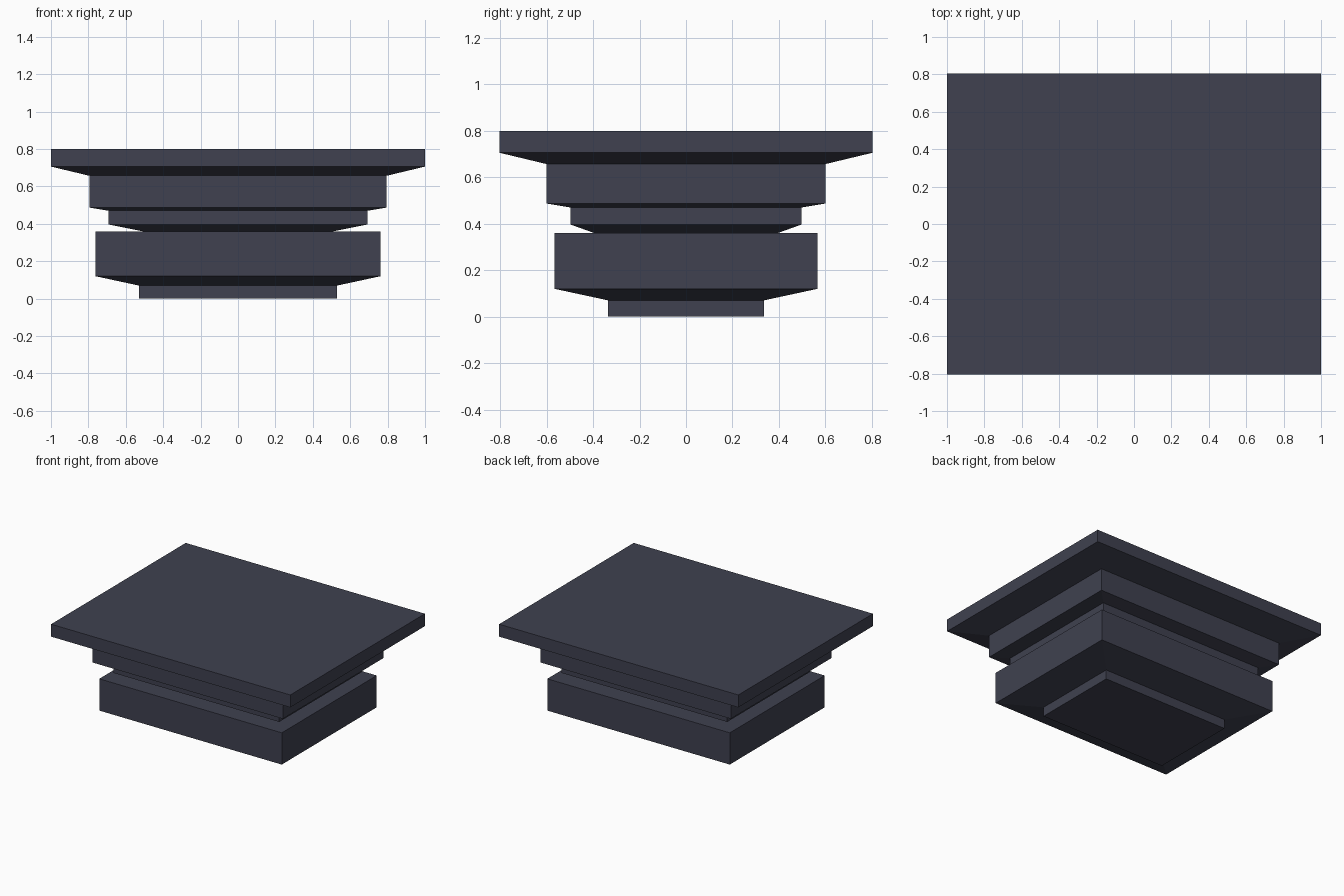
import bpy, bmesh

if "Cube" in bpy.data.objects:
    bpy.data.objects.remove(bpy.data.objects["Cube"])

# Stepped rectangular profile: half width, half depth, height
PROFILE = [
    (0.53, 0.335, 0.0), (0.53, 0.335, 0.07),      # foot
    (0.763, 0.567, 0.12), (0.763, 0.567, 0.36),   # lower block
    (0.51, 0.395, 0.36), (0.693, 0.498, 0.397),   # recessed neck
    (0.693, 0.498, 0.47), (0.795, 0.60, 0.487),   # neck flares to collar
    (0.795, 0.60, 0.657), (1.0, 0.804, 0.706),    # collar flares to slab
    (1.0, 0.804, 0.80),                           # top slab
]


def loft_rectangles(name, profile):
    bm = bmesh.new()
    rings = [[bm.verts.new((sx * x, sy * y, z))
              for sx, sy in ((-1, -1), (1, -1), (1, 1), (-1, 1))]
             for x, y, z in profile]
    for low, high in zip(rings, rings[1:]):
        for i in range(4):
            j = (i + 1) % 4
            bm.faces.new((low[i], low[j], high[j], high[i]))
    bm.faces.new(rings[0][::-1])
    bm.faces.new(rings[-1])
    bmesh.ops.recalc_face_normals(bm, faces=bm.faces)
    mesh = bpy.data.meshes.new(name)
    bm.to_mesh(mesh)
    bm.free()
    obj = bpy.data.objects.new(name, mesh)
    bpy.context.collection.objects.link(obj)
    return obj


# Pedestal body in dark slate
pedestal = loft_rectangles("stepped_pedestal", PROFILE)
slate = bpy.data.materials.new("dark_slate")
slate.diffuse_color = (0.05, 0.053, 0.08, 1.0)
slate.use_nodes = True
slate.node_tree.nodes["Principled BSDF"].inputs["Base Color"].default_value = slate.diffuse_color
pedestal.data.materials.append(slate)
